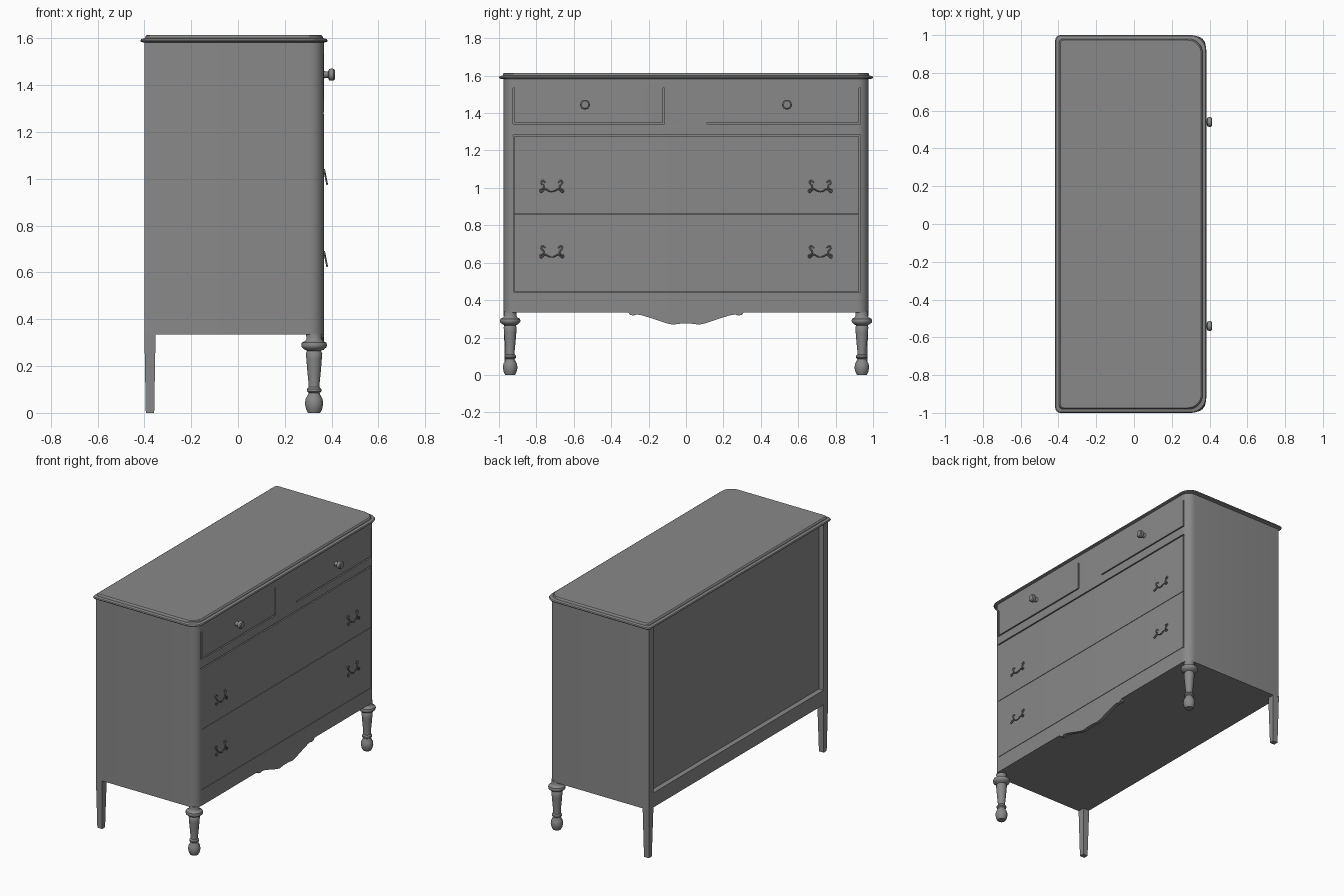
import bpy, bmesh, math
from mathutils import Vector, Matrix

cube = bpy.data.objects.get("Cube")
if cube:
    bpy.data.objects.remove(cube, do_unlink=True)

mat = bpy.data.materials.new("plain grey")
mat.use_nodes = True
GREY = (0.25, 0.25, 0.25, 1)
mat.diffuse_color = GREY
mat.node_tree.nodes["Principled BSDF"].inputs["Base Color"].default_value = GREY


def finish(name, bm, angle=30):
    bmesh.ops.recalc_face_normals(bm, faces=bm.faces)
    me = bpy.data.meshes.new(name)
    bm.to_mesh(me)
    bm.free()
    me.materials.append(mat)
    ob = bpy.data.objects.new(name, me)
    bpy.context.collection.objects.link(ob)
    smooth(ob, angle)
    return ob


def smooth(ob, angle=30):
    bpy.ops.object.select_all(action='DESELECT')
    ob.select_set(True)
    bpy.context.view_layer.objects.active = ob
    bpy.ops.object.shade_smooth_by_angle(angle=math.radians(angle))


def plan(x0, x1, hy, r_back, r_front, z, n=8):
    """Plan outline with its own corner radius at back and front."""
    pts = []
    for sx, sy, a0 in ((1, 1, 0), (-1, 1, 90), (-1, -1, 180), (1, -1, 270)):
        r = r_front if sx > 0 else r_back
        cx, cy = (x1 - r if sx > 0 else x0 + r), sy * (hy - r)
        for i in range(n + 1):
            a = math.radians(a0 + 90 * i / n)
            pts.append(Vector((cx + r * math.cos(a), cy + r * math.sin(a), z)))
    return pts


def loft(bm, rings):
    loops = [[bm.verts.new(p) for p in ring] for ring in rings]
    n = len(loops[0])
    for a, b in zip(loops, loops[1:]):
        for i in range(n):
            j = (i + 1) % n
            bm.faces.new((a[i], a[j], b[j], b[i]))
    bm.faces.new(loops[0][::-1])
    bm.faces.new(loops[-1])


def box(bm, lo, hi):
    lo, hi = Vector(lo), Vector(hi)
    m = Matrix.Translation((lo + hi) / 2) @ Matrix.Diagonal((*(hi - lo), 1))
    bmesh.ops.create_cube(bm, size=1, matrix=m)


def turned(name, profile, matrix, steps=24):
    """Lathe a (radius, height) profile around z, then place it."""
    bm = bmesh.new()
    rings = [[matrix @ Vector((r * math.cos(2 * math.pi * i / steps),
                               r * math.sin(2 * math.pi * i / steps), h))
              for i in range(steps)] for r, h in profile]
    loft(bm, rings)
    return finish(name, bm, 40)


FRONT, BACK, HALF, BASE, TOP = 0.367, -0.40, 0.975, 0.335, 1.588

# Case, with the back recess and drawer gaps cut out of it
bm = bmesh.new()
loft(bm, [plan(BACK, FRONT, HALF, 0.004, 0.06, z) for z in (BASE, TOP)])
case = finish("case", bm)

WIDE, THIN = 0.008, 0.003
gaps = [  # y0, z0, y1, z1, width
    (-0.92, 1.345, -0.92, 1.53, WIDE), (-0.12, 1.345, -0.12, 1.53, WIDE),
    (-0.92, 1.345, -0.12, 1.345, WIDE),
    (0.115, 1.345, 0.93, 1.345, WIDE), (0.93, 1.345, 0.93, 1.53, WIDE),
    (-0.92, 1.28, 0.93, 1.28, WIDE), (0.93, 0.445, 0.93, 1.28, WIDE),
    (-0.92, 0.445, -0.92, 1.28, THIN), (-0.92, 0.445, 0.93, 0.445, THIN),
    (-0.92, 0.86, 0.93, 0.86, THIN),
]
bm = bmesh.new()
for y0, z0, y1, z1, w in gaps:
    box(bm, (FRONT - 0.012, y0 - w / 2, z0 - w / 2),
        (FRONT + 0.02, y1 + w / 2, z1 + w / 2))
box(bm, (BACK - 0.05, -0.925, 0.435), (BACK + 0.035, 0.925, TOP + 0.05))
cutter = finish("case_cutter", bm)
cutter.hide_render = True
mod = case.modifiers.new("cuts", 'BOOLEAN')
mod.operation, mod.solver, mod.object = 'DIFFERENCE', 'EXACT', cutter
mod.use_self = True
cut = bpy.data.meshes.new_from_object(
    case.evaluated_get(bpy.context.evaluated_depsgraph_get()))
case.modifiers.clear()
case.data = cut
bpy.data.objects.remove(cutter, do_unlink=True)
smooth(case)

# Top board with a stepped, moulded edge
bm = bmesh.new()
edge = [(0.012, 1.582), (0.002, 1.586), (0, 1.591), (0.004, 1.597),
        (0.020, 1.601), (0.022, 1.610), (0.027, 1.615)]
loft(bm, [plan(-0.417 + d, 0.383 - d, 1.0 - d, 0.028 - d * 0.3, 0.08 - d * 0.3, z)
          for d, z in edge])
finish("top_board", bm)

# Shaped apron under the front
half = [(0.31, 0.335), (0.30, 0.322), (0.28, 0.317), (0.265, 0.323), (0.24, 0.32),
        (0.2, 0.308), (0.14, 0.288), (0.1, 0.275), (0.07, 0.269), (0.03, 0.274)]
outline = half + [(-y, z) for y, z in reversed(half)]
bm = bmesh.new()
loft(bm, [[Vector((x, y, z)) for y, z in outline] for x in (FRONT - 0.025, FRONT)])
finish("apron", bm)

# Legs and knobs on both sides
leg = [(0.026, 0), (0.034, 0.015), (0.039, 0.038), (0.036, 0.06), (0.025, 0.08),
       (0.024, 0.086), (0.031, 0.092), (0.031, 0.102), (0.024, 0.11), (0.024, 0.13),
       (0.029, 0.18), (0.033, 0.23), (0.035, 0.255), (0.029, 0.265), (0.042, 0.271),
       (0.053, 0.281), (0.055, 0.29), (0.052, 0.3), (0.037, 0.308), (0.033, 0.315),
       (0.034, 0.34)]
knob = [(0.018, -0.005), (0.014, 0.006), (0.014, 0.018), (0.024, 0.022),
        (0.026, 0.03), (0.025, 0.042), (0.019, 0.047)]
for side, s in (("left", 1), ("right", -1)):
    turned(f"front_leg_{side}", leg, Matrix.Translation((0.325, s * 0.94, 0)))
    turned(f"knob_{side}", knob, Matrix.Translation((FRONT, s * 0.54, 1.445))
           @ Matrix.Rotation(math.pi / 2, 4, 'Y'))
    # Tapered square back leg, flush with the outer corner
    bm = bmesh.new()
    rings = []
    for z, x0, x1, y0, y1 in ((0, -0.394, -0.358, 0.935, 0.968),
                              (BASE + 0.01, BACK, -0.352, 0.925, HALF)):
        rings.append([Vector((x, s * y, z)) for x, y in
                      ((x0, y0), (x1, y0), (x1, y1), (x0, y1))])
    loft(bm, rings)
    finish(f"back_leg_{side}", bm)

# Drop handles: two scrolled posts and a swagged bail
post = [(0.036, 0.024), (0.044, 0.033), (0.056, 0.03), (0.054, 0.018), (0.043, 0.006),
        (0.046, -0.01), (0.061, -0.016), (0.06, -0.027), (0.048, -0.024)]
bail = [(-0.048, -0.022), (-0.034, -0.012), (-0.018, -0.02), (0, -0.025),
        (0.018, -0.02), (0.034, -0.012), (0.048, -0.022)]


def handle(name, y, z):
    cu = bpy.data.curves.new(name, 'CURVE')
    cu.dimensions = '3D'
    cu.bevel_depth, cu.bevel_resolution, cu.resolution_u = 0.0038, 1, 4
    cu.use_fill_caps = True
    for path in (post, [(-a, b) for a, b in post], bail):
        sp = cu.splines.new('BEZIER')
        sp.bezier_points.add(len(path) - 1)
        for bp, (a, b) in zip(sp.bezier_points, path):
            bp.co = (FRONT + 0.008 - b * 0.2, y + a, z + b)
            bp.handle_left_type = bp.handle_right_type = 'AUTO'
    cu.materials.append(mat)
    ob = bpy.data.objects.new(name, cu)
    bpy.context.collection.objects.link(ob)


for row, z in (("upper", 1.005), ("lower", 0.655)):
    for side, s in (("left", 1), ("right", -1)):
        handle(f"{row}_handle_{side}", s * 0.718, z)
